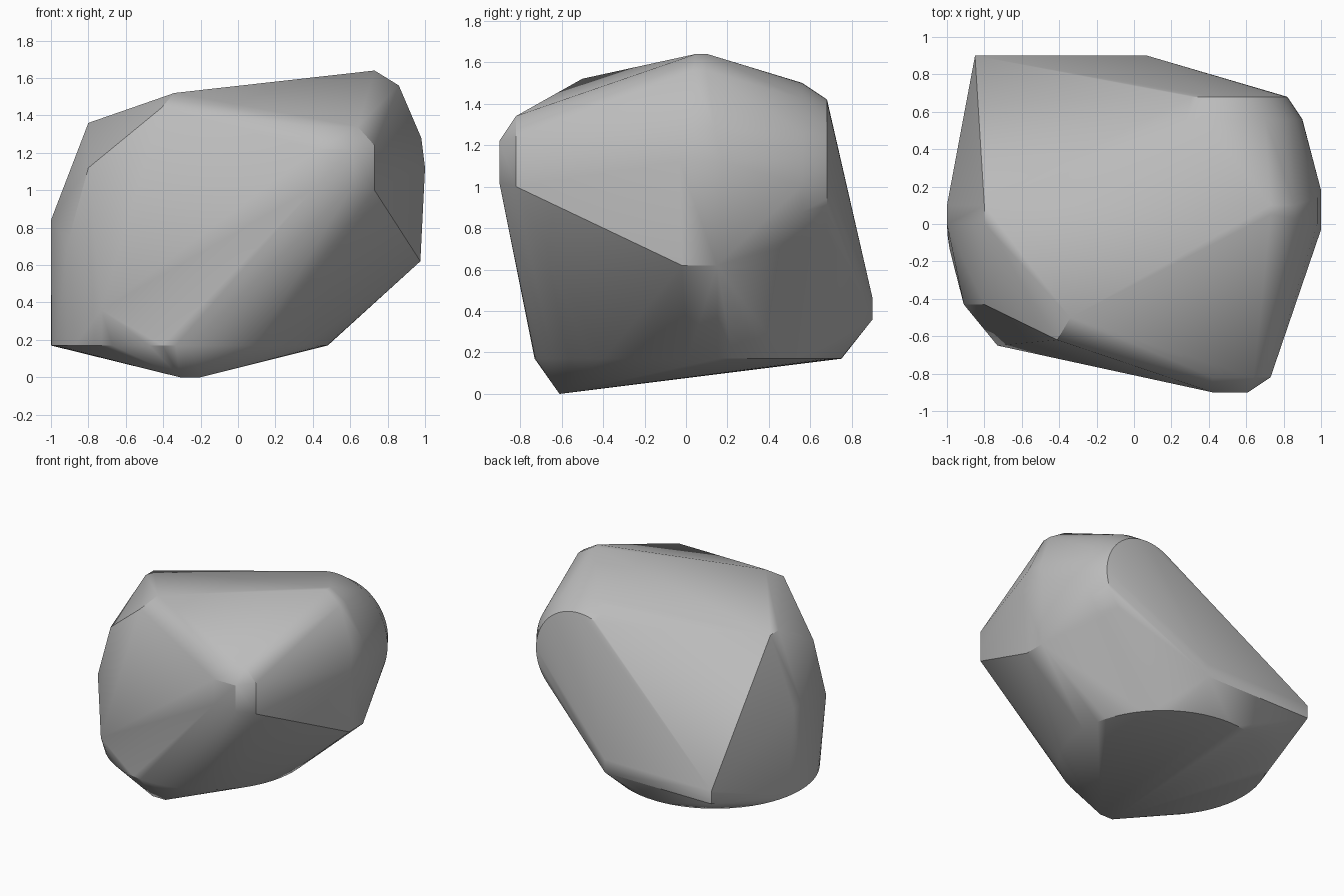
import bpy, bmesh, math

cube = bpy.data.objects.get("Cube")
if cube:
    bpy.data.objects.remove(cube, do_unlink=True)

# Stone colour
stone = bpy.data.materials.new("grey stone")
stone.use_nodes = True
grey = (0.5, 0.5, 0.5, 1)
stone.diffuse_color = grey
stone.node_tree.nodes["Principled BSDF"].inputs["Base Color"].default_value = grey

bm = bmesh.new()


def corner(*points):
    for p in points:
        bm.verts.new(p)


def edge(axis, low, high, a, b):
    """Short blunt edge running along one axis."""
    for value in (low, high):
        p = [a, b]
        p.insert(axis, value)
        bm.verts.new(p)


def disc(axis, level, a, b, radius, steps=64):
    """Ring of points facing along one axis."""
    for i in range(steps):
        t = math.tau * i / steps
        p = [a + radius * math.cos(t), b + radius * math.sin(t)]
        p.insert(axis, level)
        bm.verts.new(p)


# Round underside and the blunt keel below it
disc(2, 0.17, -0.26, 0.01, 0.74)
edge(0, -0.31, -0.2, -0.61, 0)

# Rounded rear shoulder
disc(1, 0.68, 0.45, 1.05, 0.37)
disc(1, 0.56, 0.45, 1.05, 0.45)

# Rear ledge
for z in (0.36, 0.46):
    edge(0, -0.85, 0.07, 0.9, z)

# Crest and +x side
edge(1, 0.05, 0.1, 0.73, 1.64)
edge(1, 0.03, 0.1, 0.86, 1.56)
edge(1, 0, 0.14, 0.98, 1.28)
edge(1, -0.03, 0.18, 1, 1.12)
edge(1, -0.02, 0.15, 0.975, 0.62)

# Bevelled front knob
edge(2, 1, 1.24, 0.73, -0.82)
edge(0, 0.42, 0.64, -0.82, 1.34)
for z in (1.02, 1.22):
    edge(0, 0.42, 0.61, -0.9, z)

# -x side and front brow
edge(1, 0, 0.1, -0.8, 1.36)
edge(1, 0, 0.1, -1, 0.84)
corner((-0.8, -0.43, 1.12), (-0.91, -0.43, 0.72), (-0.73, -0.65, 0.36),
       (-0.34, -0.5, 1.52), (-0.41, -0.62, 1.44))

# Wrap everything in one convex skin
hull = bmesh.ops.convex_hull(bm, input=bm.verts[:])
inside = {g for g in hull["geom_interior"] + hull["geom_unused"]
          if isinstance(g, bmesh.types.BMVert)}
bmesh.ops.delete(bm, geom=list(inside), context="VERTS")
bmesh.ops.dissolve_limit(bm, angle_limit=math.radians(0.5),
                         verts=bm.verts[:], edges=bm.edges[:])
bmesh.ops.recalc_face_normals(bm, faces=bm.faces[:])

mesh = bpy.data.meshes.new("boulder")
bm.to_mesh(mesh)
bm.free()
mesh.materials.append(stone)
boulder = bpy.data.objects.new("boulder", mesh)
bpy.context.collection.objects.link(boulder)
bpy.ops.object.select_all(action="DESELECT")
boulder.select_set(True)
bpy.context.view_layer.objects.active = boulder
bpy.ops.object.shade_smooth_by_angle(angle=math.radians(30))
